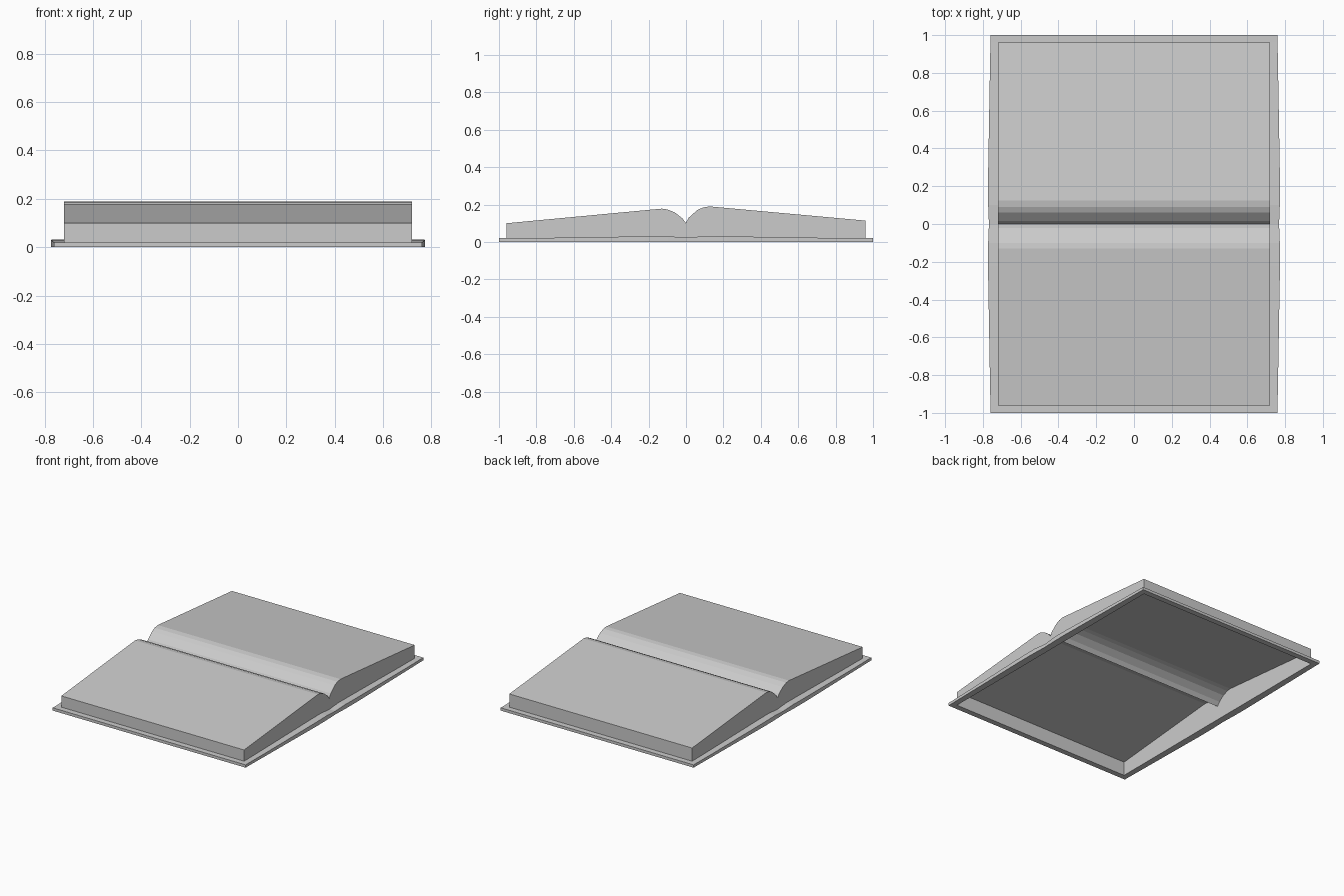
import bpy

if "Cube" in bpy.data.objects:
    bpy.data.objects.remove(bpy.data.objects["Cube"])

paper = bpy.data.materials.new("plain_grey")
paper.diffuse_color = (0.6, 0.6, 0.6, 1)
paper.use_nodes = True
paper.node_tree.nodes["Principled BSDF"].inputs["Base Color"].default_value = paper.diffuse_color

PX = 0.72  # half width of the pages


def make(name, verts, faces):
    me = bpy.data.meshes.new(name)
    me.from_pydata(verts, [], faces)
    me.materials.append(paper)
    ob = bpy.data.objects.new(name, me)
    bpy.context.collection.objects.link(ob)
    return ob


def strip(name, upper, lower, close_bottom):
    """Sheet between two (y, z) lines, extruded across x, with closed sides."""
    n = len(upper)
    verts = [(x, y, z) for line in (upper, lower) for x in (-PX, PX) for y, z in line]
    ul, ur, ll, lr = 0, n, 2 * n, 3 * n
    faces = []
    for i in range(n - 1):
        j = i + 1
        faces.append((ul + i, ur + i, ur + j, ul + j))          # top
        faces.append((ll + i, ul + i, ul + j, ll + j))          # left side
        faces.append((lr + i, lr + j, ur + j, ur + i))          # right side
        if close_bottom:
            faces.append((ll + i, ll + j, lr + j, lr + i))
    faces.append((ll, lr, ur, ul))                              # front edge
    e = n - 1
    faces.append((ll + e, ul + e, ur + e, lr + e))              # back edge
    return make(name, verts, faces)


# Page block: hollow shell, two page stacks curling down into the gutter
half = [(0.96, 0.10), (0.13, 0.178), (0.10, 0.174), (0.06, 0.158), (0.02, 0.127)]
profile = [(-y, z) for y, z in half] + [(0, 0.10)] + half[::-1]
strip("page_block", profile, [(y, 0.0) for y, z in profile], False)

# Loose top page lying on the back stack
under = [(0, 0.10)] + half[::-1]
over = [(0, 0.104), (0.015, 0.13), (0.06, 0.17), (0.09, 0.184), (0.125, 0.19), (0.96, 0.114)]
strip("top_page", over, under, True)

# Cover: rim around the pages, slightly wider and higher beside the gutter
side = [(1.0, 0.76, 0.02), (0.96, 0.76, 0.02), (0.8, 0.763, 0.021),
        (0.22, 0.773, 0.03), (0.10, 0.772, 0.031)]
rows = [(-y, w, z) for y, w, z in side] + [(0, 0.768, 0.023)] + side[::-1]
verts, faces = [], []
for y, w, z in rows:
    for h in (z, 0.0):
        verts += [(x, y, h) for x in (-w, -PX, PX, w)]
last = len(rows) - 2
for r in range(last + 1):
    a, b = r * 8, r * 8 + 8
    for c in range(3):
        if c == 1 and 0 < r < last:
            continue  # opening under the pages
        faces.append((a + c, a + c + 1, b + c + 1, b + c))
        faces.append((a + 4 + c, b + 4 + c, b + 5 + c, a + 5 + c))
    faces.append((a, b, b + 4, a + 4))
    faces.append((a + 3, a + 7, b + 7, b + 3))
e = (last + 1) * 8
for c in range(3):
    faces.append((c, c + 4, c + 5, c + 1))
    faces.append((e + c, e + c + 1, e + c + 5, e + c + 4))
make("cover_rim", verts, faces)
